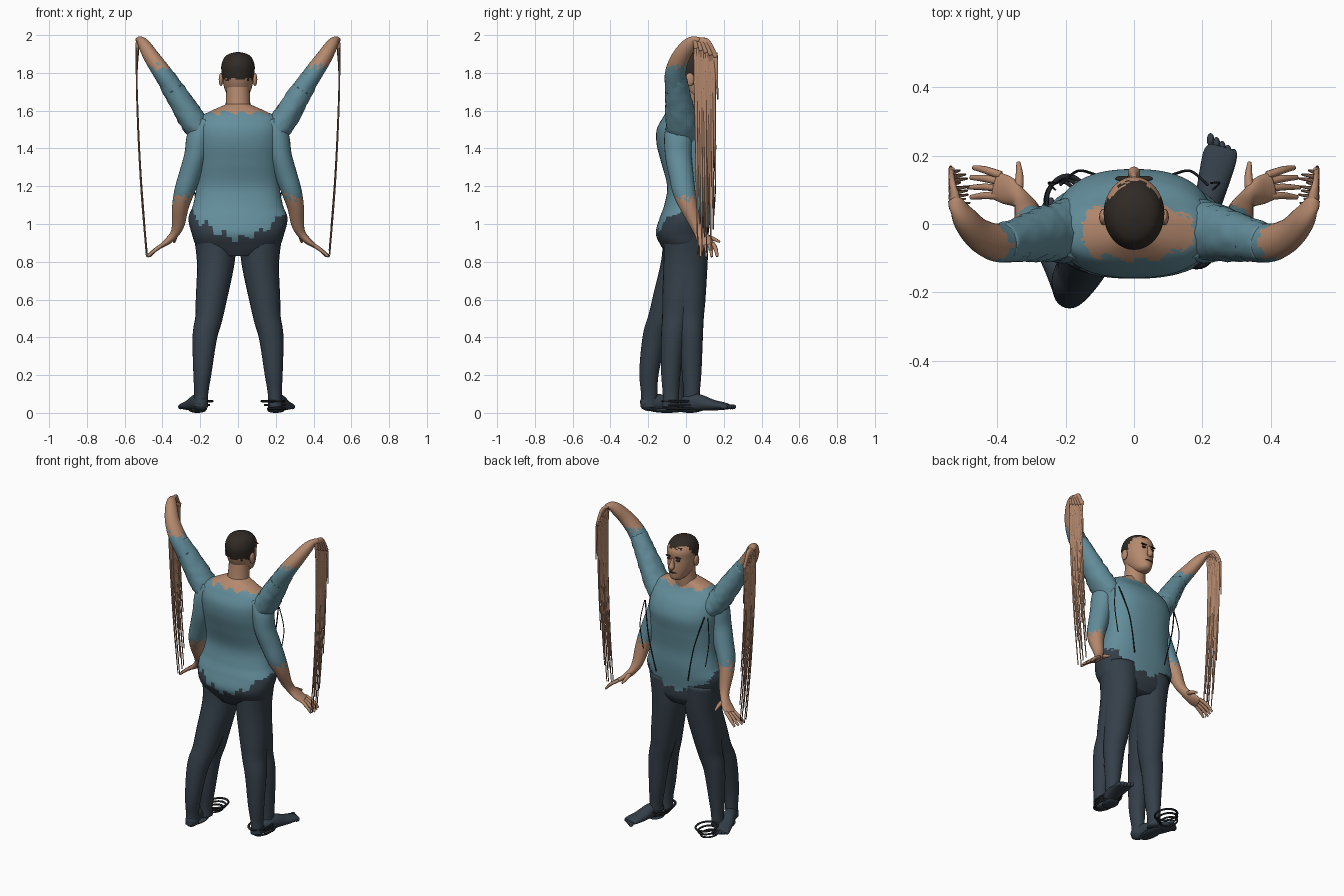
import bpy, bmesh, math, random
from mathutils import Vector

random.seed(4)


def material(name, rgb):
    m = bpy.data.materials.new(name)
    m.diffuse_color = (*rgb, 1)
    return m


SHIRT = material("shirt_blue", (0.125, 0.27, 0.33))
SKIN = material("skin", (0.46, 0.25, 0.155))
PANTS = material("trousers_dark", (0.035, 0.05, 0.066))
HAIR = material("hair_dark", (0.03, 0.023, 0.018))
BLACK = material("strap_dark", (0.015, 0.018, 0.022))


def smooth_rows(rows, n):
    """Catmull-Rom through (x, y, z, rx, ry) rows."""
    out = []
    for i in range(len(rows) - 1):
        p = [rows[max(0, min(len(rows) - 1, i + k))] for k in (-1, 0, 1, 2)]
        for j in range(n):
            t = j / n
            out.append([0.5 * (2 * b + (c - a) * t + (2 * a - 5 * b + 4 * c - d) * t * t
                               + (3 * b - a - 3 * c + d) * t ** 3) for a, b, c, d in zip(*p)])
    return out + [list(rows[-1])]


def loft(name, rows, mats, pick=None, flat=False, n=6, sides=24, sq=1.0, bump=0.0):
    rows = smooth_rows(rows, n)
    pts = [Vector(r[:3]) for r in rows]
    d = (pts[-1] - pts[0]).normalized()
    ref = Vector((0, 0, 1)) if abs(d.z) < 0.6 else Vector((0, 1, 0))
    bm = bmesh.new()
    rings = []
    for i, r in enumerate(rows):
        t = (pts[min(i + 1, len(pts) - 1)] - pts[max(i - 1, 0)]).normalized()
        u = t.cross(ref).normalized()
        v = u.cross(t)
        if flat:
            u, v = Vector((1, 0, 0)), Vector((0, 1, 0))
        ring = []
        for k in range(sides):
            a = 2 * math.pi * k / sides
            c, s = math.cos(a), math.sin(a)
            c, s = math.copysign(abs(c) ** sq, c), math.copysign(abs(s) ** sq, s)
            g = 1 + random.uniform(-bump, bump)
            ring.append(bm.verts.new(pts[i] + (u * c * r[3] + v * s * r[4]) * g))
        rings.append(ring)
    for a, b in zip(rings, rings[1:]):
        for k in range(sides):
            j = (k + 1) % sides
            bm.faces.new((a[k], a[j], b[j], b[k]))
    bm.faces.new(rings[0])
    bm.faces.new(rings[-1])
    bmesh.ops.recalc_face_normals(bm, faces=bm.faces)
    for f in bm.faces:
        f.smooth = True
        if pick:
            f.material_index = pick(f.calc_center_median())
    me = bpy.data.meshes.new(name)
    bm.to_mesh(me)
    bm.free()
    for m in mats:
        me.materials.append(m)
    ob = bpy.data.objects.new(name, me)
    bpy.context.collection.objects.link(ob)
    return ob


def ball(name, loc, size, mat):
    bpy.ops.mesh.primitive_uv_sphere_add(segments=16, ring_count=10, location=loc)
    ob = bpy.context.object
    ob.name, ob.scale = name, size
    ob.data.materials.append(mat)
    bpy.ops.object.shade_smooth()


def span(z, rx, back, front):
    return (0, (back + front) / 2, z, rx, (front - back) / 2)


# torso: trousers seat, ragged shirt and bare neckline in one skin
def torso_pick(c):
    jag = 0.018 * math.sin(c.x * 70) + random.uniform(-0.012, 0.012)
    if c.z < 0.93 + 2.2 * c.x ** 2 + jag:
        return 2
    return 1 if c.z > 1.588 + jag * 0.5 else 0


loft("torso", [span(0.83, 0.12, -0.10, 0.09), span(0.88, 0.215, -0.13, 0.115), span(0.95, 0.245, -0.16, 0.12),
               span(1.03, 0.262, -0.14, 0.13), span(1.1, 0.238, -0.115, 0.135), span(1.2, 0.22, -0.10, 0.135),
               span(1.32, 0.222, -0.13, 0.15), span(1.42, 0.23, -0.155, 0.16), span(1.5, 0.228, -0.155, 0.13),
               span(1.56, 0.21, -0.125, 0.08), span(1.595, 0.15, -0.10, 0.06), span(1.635, 0.06, -0.06, 0.05)],
     [SHIRT, SKIN, PANTS], torso_pick, flat=True, n=8, sides=64, sq=0.85)

# neck and head, hairline by position
loft("neck", [span(1.56, 0.085, -0.08, 0.06), span(1.63, 0.066, -0.06, 0.07), span(1.75, 0.062, -0.045, 0.08)],
     [SKIN], flat=True)


def head_pick(c):
    line = 1.765 + 0.1 * max(0, min(1, (c.y - 0.02) / 0.06))
    return 1 if c.z > line + random.uniform(-0.01, 0.01) else 0


loft("head", [span(1.65, 0.025, 0.06, 0.115), span(1.665, 0.045, 0.02, 0.135), span(1.70, 0.065, -0.03, 0.14),
              span(1.74, 0.078, -0.055, 0.14), span(1.79, 0.086, -0.07, 0.137), span(1.84, 0.088, -0.075, 0.137),
              span(1.88, 0.073, -0.055, 0.112), span(1.9, 0.048, -0.025, 0.08), span(1.91, 0.01, 0.015, 0.04)],
     [SKIN, HAIR], head_pick, flat=True, n=6, sides=40)
loft("nose", [(0, 0.135, 1.8, 0.008, 0.01), (0, 0.143, 1.77, 0.012, 0.015), (0, 0.15, 1.745, 0.018, 0.018),
              (0, 0.14, 1.735, 0.01, 0.01)], [SKIN])
ball("mouth", (0, 0.135, 1.707), (0.025, 0.009, 0.005), HAIR)
for s in (-1, 1):
    ball("ear", (s * 0.09, 0.02, 1.765), (0.012, 0.024, 0.035), SKIN)
    ball("eye", (s * 0.033, 0.131, 1.79), (0.014, 0.007, 0.006), HAIR)
    ball("brow", (s * 0.034, 0.133, 1.808), (0.022, 0.008, 0.005), HAIR)

# legs: two overlapping legs on each side, stepping apart in y
LEG = [(0.12, 0, 0.98, 0.12, 0.12), (0.118, 0.1, 0.8, 0.1, 0.112), (0.142, 0.45, 0.6, 0.082, 0.09),
       (0.155, 0.65, 0.5, 0.072, 0.075), (0.176, 0.85, 0.4, 0.065, 0.064), (0.188, 1, 0.22, 0.049, 0.052),
       (0.195, 1, 0.1, 0.037, 0.043), (0.197, 1, 0.03, 0.038, 0.045)]
for s, y, label in ((-1, -0.195, "rear"), (-1, -0.05, "inner"), (1, -0.08, "inner"), (1, 0.03, "front")):
    loft(label + "_leg", [(s * x, y * f, z, rx, ry) for x, f, z, rx, ry in LEG], [PANTS])

# feet with toes pointing outward, and loose flattened straps
for s, heel, toe in ((-1, (-0.185, -0.235), (-0.275, 0.035)), (1, (0.195, -0.025), (0.258, 0.225))):
    h, t = Vector(heel), Vector(toe)
    foot = []
    for f, z, rx, rz in ((0, 0.045, 0.02, 0.025), (0.1, 0.05, 0.036, 0.04), (0.35, 0.055, 0.04, 0.045),
                         (0.65, 0.042, 0.047, 0.03), (0.9, 0.036, 0.05, 0.02), (1, 0.034, 0.04, 0.014)):
        p = h.lerp(t, f)
        foot.append((p.x, p.y, z, rx, rz))
    loft("foot", foot, [PANTS])
    d = (t - h).normalized()
    for i in range(5):
        p = t + Vector((d.y, -d.x)) * s * (i - 2) * 0.019 + d * (0.012 - 0.007 * i)
        ball("toe", (p.x, p.y, 0.032), (0.011, 0.02, 0.013), PANTS)
for x, y, rx, ry in ((0.185, -0.022, 0.06, 0.1), (-0.195, 0.065, 0.06, 0.075)):
    for k in range(3):
        bpy.ops.mesh.primitive_torus_add(major_radius=1, minor_radius=0.1, location=(x * (1 + 0.05 * k), y, 0.062 - 0.02 * k),
                                         major_segments=40, minor_segments=8)
        ob = bpy.context.object
        ob.name, ob.scale = "loose_strap", (rx * (1 - 0.12 * k), ry * (1 - 0.1 * k), 0.06)
        ob.data.materials.append(BLACK)
        bpy.ops.object.shade_smooth()
ball("sole", (0.2, 0.02, 0.013), (0.045, 0.06, 0.013), PANTS)
ball("sole", (-0.215, -0.1, 0.013), (0.045, 0.09, 0.013), PANTS)


# arms: one raised and one lowered pair, joined by stretched strands
def raised_pick(c):
    return 0 if c.z < 1.83 + random.uniform(-0.02, 0.02) else 1


def lowered_pick(c):
    return 0 if c.z > 1.14 + random.uniform(-0.03, 0.03) else 1


for s in (-1, 1):
    def arm(name, rows, mats, pick=None, **kw):
        return loft(name, [(s * r[0], *r[1:]) for r in rows], mats, pick, **kw)

    arm("raised_arm", [(0.17, -0.01, 1.46, 0.07, 0.09), (0.235, -0.025, 1.54, 0.07, 0.085),
                       (0.31, -0.04, 1.66, 0.062, 0.07), (0.385, -0.055, 1.78, 0.05, 0.056)], [SHIRT],
        bump=0.05, n=7)
    arm("raised_forearm", [(0.34, -0.05, 1.71, 0.053, 0.06), (0.4, -0.055, 1.80, 0.049, 0.056),
                           (0.455, -0.03, 1.88, 0.042, 0.048), (0.495, 0.015, 1.945, 0.033, 0.04),
                           (0.515, 0.05, 1.972, 0.02, 0.028), (0.53, 0.075, 1.975, 0.012, 0.016)],
        [SHIRT, SKIN], raised_pick)
    arm("lowered_arm", [(0.17, -0.03, 1.54, 0.06, 0.07), (0.205, -0.04, 1.46, 0.066, 0.075),
                        (0.225, -0.04, 1.36, 0.06, 0.07), (0.255, -0.025, 1.26, 0.058, 0.065),
                        (0.285, -0.01, 1.17, 0.053, 0.06), (0.305, 0.015, 1.09, 0.044, 0.047),
                        (0.316, 0.05, 1.0, 0.034, 0.032), (0.335, 0.075, 0.95, 0.024, 0.03),
                        (0.37, 0.098, 0.91, 0.018, 0.042), (0.405, 0.112, 0.885, 0.012, 0.04)],
        [SHIRT, SKIN], lowered_pick)
    # lowered hand
    for i in range(4):
        y = 0.083 + 0.02 * i
        arm("finger", [(0.39, y, 0.895, 0.01, 0.012), (0.435, y + 0.005 * i, 0.865, 0.01, 0.011),
                       (0.485 - 0.008 * abs(i - 1), y + 0.009 * i - 0.005, 0.828, 0.006, 0.007)], [SKIN], sides=10)
    arm("thumb", [(0.34, 0.085, 0.94, 0.014, 0.014), (0.335, 0.135, 0.925, 0.012, 0.012),
                  (0.338, 0.18, 0.905, 0.006, 0.006)], [SKIN], sides=10)
    # raised knuckles bending over, then long hanging strands
    for i in range(5):
        y = 0.055 + 0.026 * i
        arm("bent_finger", [(0.515, 0.045, 1.972, 0.014, 0.014), (0.53, 0.04 + 0.6 * (y - 0.04), 1.968, 0.01, 0.014),
                            (0.535, y, 1.93 - 0.012 * i, 0.008, 0.012)], [SKIN], sides=10)
    for i in range(10):
        y = 0.05 + 0.0118 * i
        end = (0.84, 1.0, 0.83, 0.93, 0.85, 1.1, 0.86, 0.97, 1.2, 1.66)[i]
        top = 1.97 - 0.007 * i
        dx = random.uniform(-0.004, 0.004)
        rows = [(0.53, y, top, 0.007, 0.01)]
        for f, w in ((0.15, 0.012), (0.4, 0.0085), (0.7, 0.006), (1, 0.003)):
            z = top + (end - top) * f
            x = 0.538 - 0.055 * ((1.97 - z) / 1.13) ** 2 + dx * f
            rows.append((x, y + 0.012 * f, z, 0.0045 - 0.002 * f, w))
        arm("stretched_strand", rows, [SKIN], n=5, sides=8)
    # thin loose seams over the chest
    arm("loose_seam", [(0.215, 0.115, 1.46, 0.004, 0.004), (0.165, 0.155, 1.26, 0.004, 0.004),
                       (0.115, 0.145, 1.03, 0.004, 0.004)], [BLACK], sides=6)
    arm("side_seam", [(0.23, 0.10, 1.45, 0.003, 0.003), (0.25, 0.12, 1.3, 0.003, 0.003),
                      (0.225, 0.12, 1.14, 0.003, 0.003)], [BLACK], sides=6)
